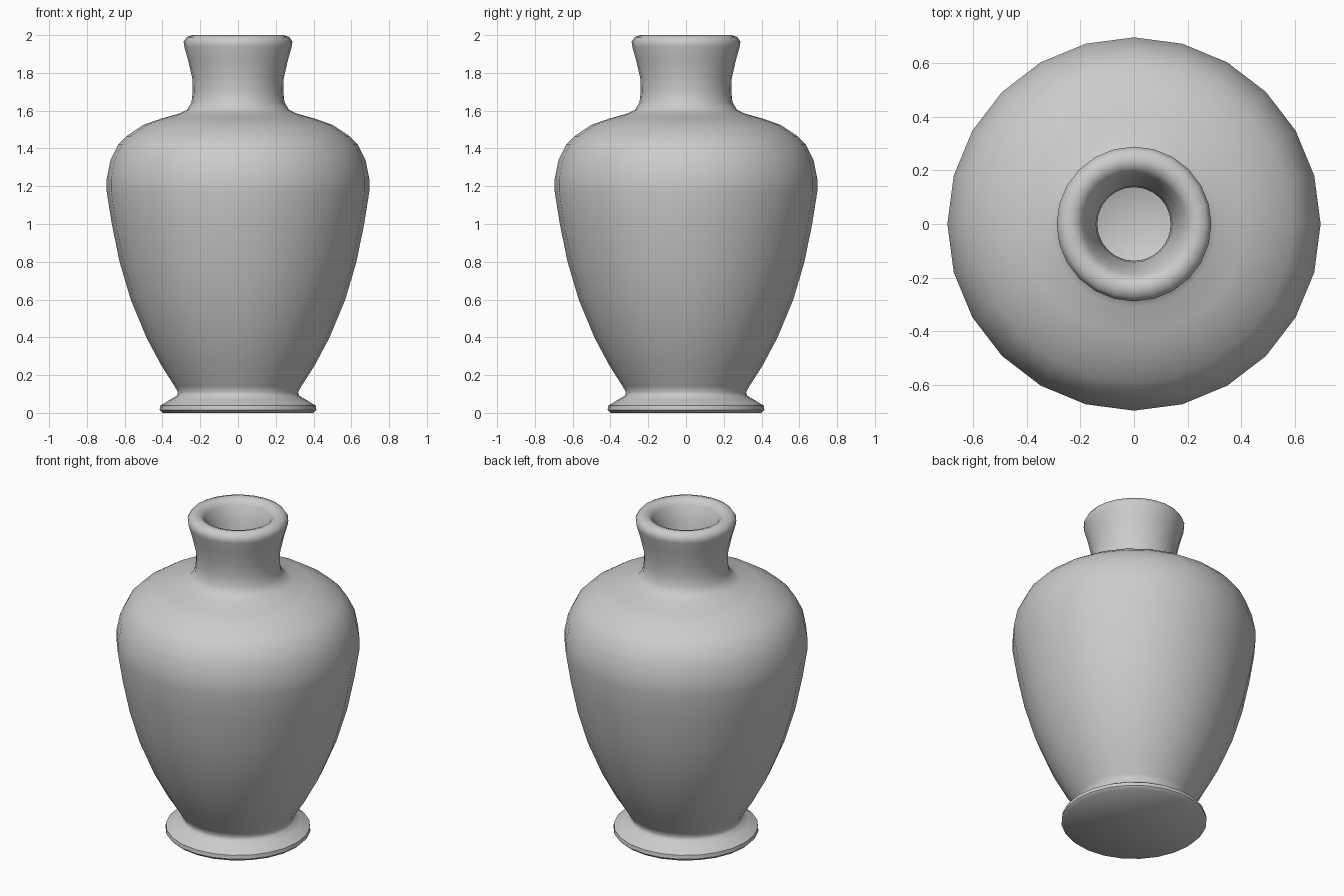
import bpy, bmesh, math

SIDES = 24

# Outer profile (radius, height), foot to rim
outer = [(0.40, 0.0), (0.415, 0.015), (0.412, 0.038), (0.36, 0.07), (0.325, 0.09),
         (0.318, 0.11), (0.335, 0.14), (0.405, 0.25), (0.485, 0.40), (0.568, 0.60),
         (0.627, 0.80), (0.668, 1.0), (0.695, 1.17), (0.695, 1.24), (0.675, 1.34),
         (0.635, 1.42), (0.59, 1.465), (0.50, 1.525), (0.41, 1.557), (0.31, 1.585),
         (0.27, 1.605), (0.246, 1.645), (0.24, 1.70), (0.242, 1.77), (0.265, 1.87),
         (0.285, 1.94), (0.288, 1.965), (0.272, 1.99), (0.24, 2.0)]

# Inner profile: lip, throat, hollow belly, down to the floor
inner = [(0.21, 1.99), (0.19, 1.965), (0.165, 1.88), (0.142, 1.78), (0.137, 1.70),
         (0.145, 1.62), (0.18, 1.55), (0.26, 1.50), (0.38, 1.46), (0.50, 1.40),
         (0.57, 1.32), (0.595, 1.20), (0.57, 1.0), (0.53, 0.80), (0.465, 0.60),
         (0.385, 0.40), (0.30, 0.25), (0.22, 0.15)]

bm = bmesh.new()


def ring(r, z):
    return [bm.verts.new((r * math.cos(2 * math.pi * i / SIDES),
                          r * math.sin(2 * math.pi * i / SIDES), z)) for i in range(SIDES)]


def fan(loop, z):
    centre = bm.verts.new((0, 0, z))
    for i in range(SIDES):
        bm.faces.new((loop[i], loop[(i + 1) % SIDES], centre))


# Lathe the whole wall, then close the underside and inner floor
rings = [ring(r, z) for r, z in outer + inner]
for a, b in zip(rings, rings[1:]):
    for i in range(SIDES):
        j = (i + 1) % SIDES
        bm.faces.new((a[i], a[j], b[j], b[i]))
fan(rings[0], 0.0)
fan(rings[-1], 0.12)
bmesh.ops.recalc_face_normals(bm, faces=bm.faces)

mesh = bpy.data.meshes.new("vase")
bm.to_mesh(mesh)
bm.free()
vase = bpy.data.objects.new("vase", mesh)
bpy.context.collection.objects.link(vase)
bpy.context.view_layer.objects.active = vase
vase.select_set(True)
bpy.ops.object.shade_smooth_by_angle(angle=math.radians(50))
